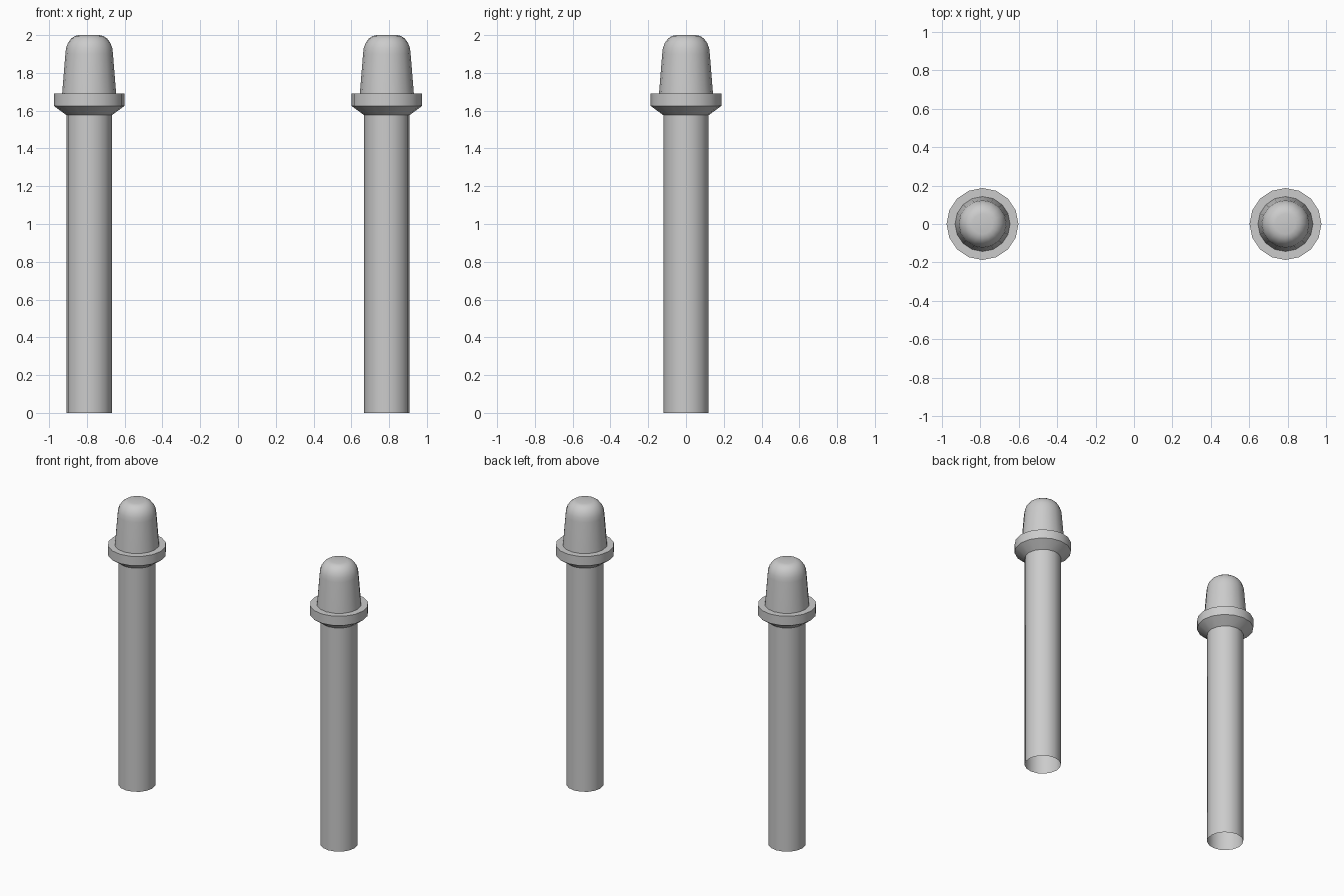
import bpy
import bmesh
from math import cos, sin, tau, radians

cube = bpy.data.objects.get("Cube")
if cube:
    bpy.data.objects.remove(cube, do_unlink=True)

SIDES = 16
POST_X = 0.788

grey = bpy.data.materials.new("plain_grey")
grey.use_nodes = True
colour = (0.6, 0.6, 0.6, 1)
grey.diffuse_color = colour
grey.node_tree.nodes["Principled BSDF"].inputs["Base Color"].default_value = colour


def lathe(name, profile, x, close_top=False):
    """Spin a bottom-to-top (radius, height) profile about a vertical axis."""
    bm = bmesh.new()
    rings = [[bm.verts.new((r * cos(tau * i / SIDES), r * sin(tau * i / SIDES), z))
              for i in range(SIDES)] for r, z in profile]
    for low, high in zip(rings, rings[1:]):
        for i in range(SIDES):
            j = (i + 1) % SIDES
            bm.faces.new((low[i], low[j], high[j], high[i]))
    if close_top:
        bm.faces.new(rings[-1])
    mesh = bpy.data.meshes.new(name)
    bm.to_mesh(mesh)
    bm.free()
    mesh.materials.append(grey)
    obj = bpy.data.objects.new(name, mesh)
    obj.location.x = x
    bpy.context.collection.objects.link(obj)
    bpy.ops.object.select_all(action="DESELECT")
    obj.select_set(True)
    bpy.context.view_layer.objects.active = obj
    bpy.ops.object.shade_smooth_by_angle(angle=radians(35))
    return obj


# Rounded cap: tapered wall, then a curved shoulder up to a small flat top
cap_profile = [(0.143, 1.69), (0.126, 1.9)]
for step in range(1, 6):
    a = tau / 4 * step / 5
    cap_profile.append((0.053 + 0.073 * cos(a), 1.9 + 0.1 * sin(a)))

for side, x in (("left", POST_X), ("right", -POST_X)):
    # Hollow pole, open at the foot
    lathe(side + "_pole", [(0.12, 0), (0.12, 1.576)], x)
    # Flared collar with a flat ledge
    lathe(side + "_collar",
          [(0.12, 1.576), (0.187, 1.625), (0.187, 1.69), (0.143, 1.69)], x)
    lathe(side + "_cap", cap_profile, x, close_top=True)
